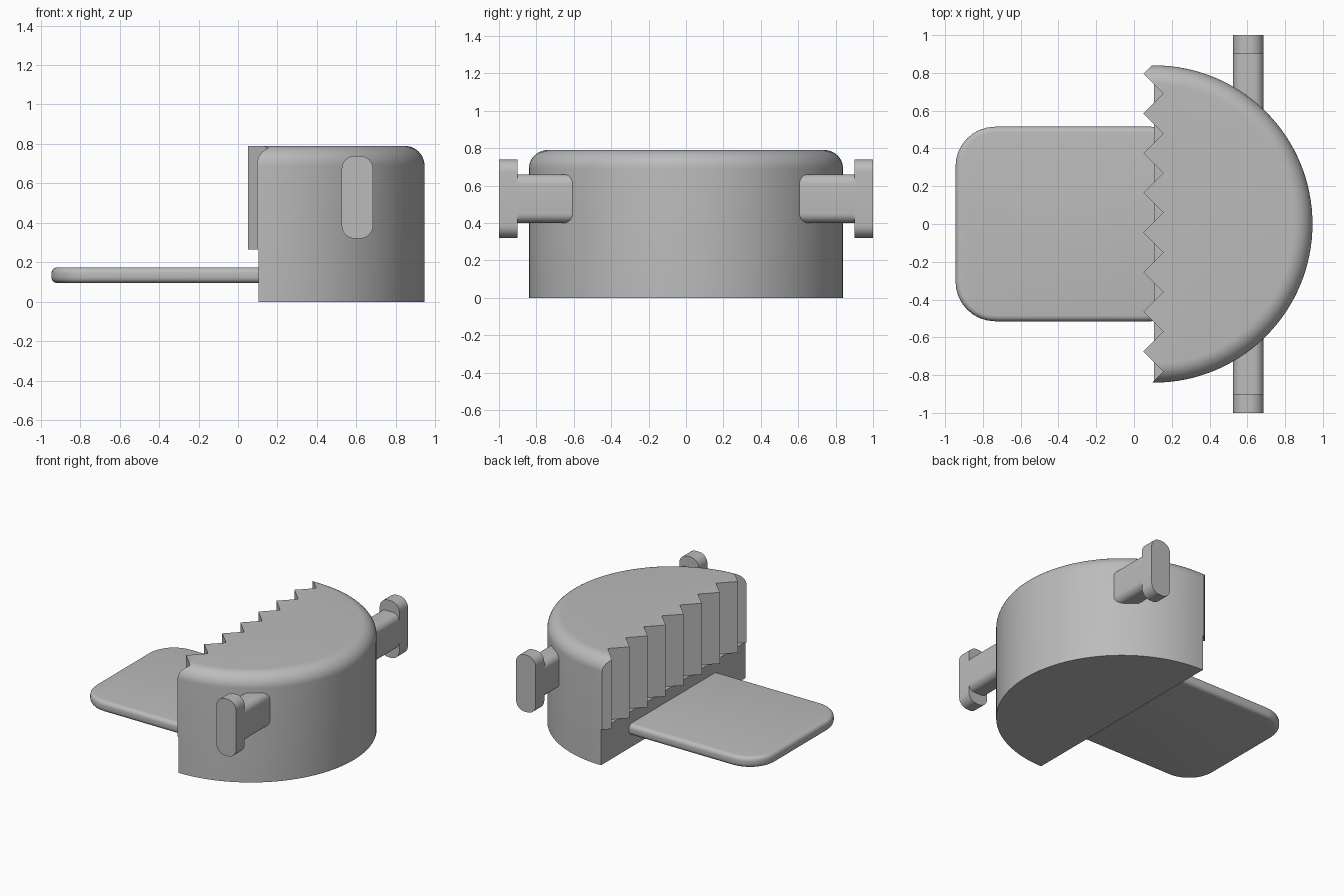
import bpy, bmesh
from math import pi, sin, cos

cube = bpy.data.objects.get("Cube")
if cube:
    bpy.data.objects.remove(cube)

grey = bpy.data.materials.new("plain grey")
grey.use_nodes = True
GREY = (0.5, 0.5, 0.5, 1)
grey.diffuse_color = GREY
grey.node_tree.nodes["Principled BSDF"].inputs["Base Color"].default_value = GREY


def loft(name, rings):
    """Solid skinned through equal-length rings of points, capped at both ends."""
    bm = bmesh.new()
    loops = [[bm.verts.new(p) for p in ring] for ring in rings]
    n = len(loops[0])
    for a, b in zip(loops, loops[1:]):
        for i in range(n):
            j = (i + 1) % n
            bm.faces.new((a[i], a[j], b[j], b[i]))
    bm.faces.new(loops[0])
    bm.faces.new(loops[-1])
    bmesh.ops.recalc_face_normals(bm, faces=bm.faces)
    mesh = bpy.data.meshes.new(name)
    bm.to_mesh(mesh)
    bm.free()
    mesh.materials.append(grey)
    obj = bpy.data.objects.new(name, mesh)
    bpy.context.collection.objects.link(obj)
    return obj


def activate(obj):
    bpy.ops.object.select_all(action="DESELECT")
    obj.select_set(True)
    bpy.context.view_layer.objects.active = obj


def smooth(obj):
    activate(obj)
    bpy.ops.object.shade_smooth_by_angle(angle=pi / 6)


def cut(obj, cutter):
    activate(obj)
    mod = obj.modifiers.new("cut", "BOOLEAN")
    mod.operation, mod.solver, mod.object = "DIFFERENCE", "EXACT", cutter
    bpy.ops.object.modifier_apply(modifier=mod.name)
    bpy.data.objects.remove(cutter)


def prism(name, outline, z0, z1):
    return loft(name, [[(x, y, z) for x, y in outline] for z in (z0, z1)])


def rounded_rect(w, h, r, steps=8):
    """Centred rounded rectangle, counter-clockwise."""
    pts = []
    for k, (sx, sy) in enumerate([(1, 1), (-1, 1), (-1, -1), (1, -1)]):
        for i in range(steps + 1):
            a = (k + i / steps) * pi / 2
            pts.append((sx * (w / 2 - r) + r * cos(a), sy * (h / 2 - r) + r * sin(a)))
    return pts


# Half-round body with a filleted top rim
FACE, RADIUS, HEIGHT, FILLET, LEDGE = 0.105, 0.84, 0.79, 0.1, 0.265


def half_round(r, z, steps=64):
    arc = [(FACE + r * sin(pi * i / steps), -r * cos(pi * i / steps), z)
           for i in range(steps + 1)]
    return [(-0.2, -r, z)] + arc + [(-0.2, r, z)]


rings = [half_round(RADIUS, 0)]
for i in range(11):
    a = pi / 2 * i / 10
    rings.append(half_round(RADIUS - FILLET * (1 - cos(a)),
                            HEIGHT - FILLET * (1 - sin(a))))
body = loft("toothed_body", rings)

# Flat lower face, and vertical zigzag teeth above the ledge
cut(body, prism("lower_cutter", [(-0.5, -1.2), (FACE, -1.2), (FACE, 1.2), (-0.5, 1.2)],
                -0.2, LEDGE))
zigzag = [(0.155 if i % 2 == 0 else 0.05, 0.9 - FACE * i) for i in range(19)]
cut(body, prism("teeth_cutter", [(-0.5, 0.9)] + zigzag + [(-0.5, zigzag[-1][1])],
                LEDGE, 1.0))
smooth(body)

# Flat tab with rounded corners and softened edges
X0, X1, SOFT = -0.945, 0.3, 0.03
tab_rings = []
for side, z in ((-1, 0.095 + SOFT), (1, 0.175 - SOFT)):
    for i in range(6):
        a = pi / 2 * (i / 5 if side > 0 else 1 - i / 5)
        inset = SOFT * (1 - cos(a))
        outline = rounded_rect(X1 - X0 - 2 * inset, 1.03 - 2 * inset, 0.21 - inset)
        tab_rings.append([(x + (X0 + X1) / 2, y, z + side * SOFT * sin(a))
                          for x, y in outline])
smooth(loft("flat_tab", tab_rings))

# T-shaped side lugs, mirrored left to right in depth
for word, s in (("front", -1), ("back", 1)):
    for part, height, r, y0, y1 in (("arm", 0.26, 0.05, 0.5, 0.9),
                                    ("end_plate", 0.42, 0.068, 0.9, 1.0)):
        z = 0.53
        outline = rounded_rect(0.16, height, r)
        smooth(loft(f"{word}_lug_{part}",
                    [[(x + 0.605, s * y, z + h) for x, h in outline] for y in (y0, y1)]))
